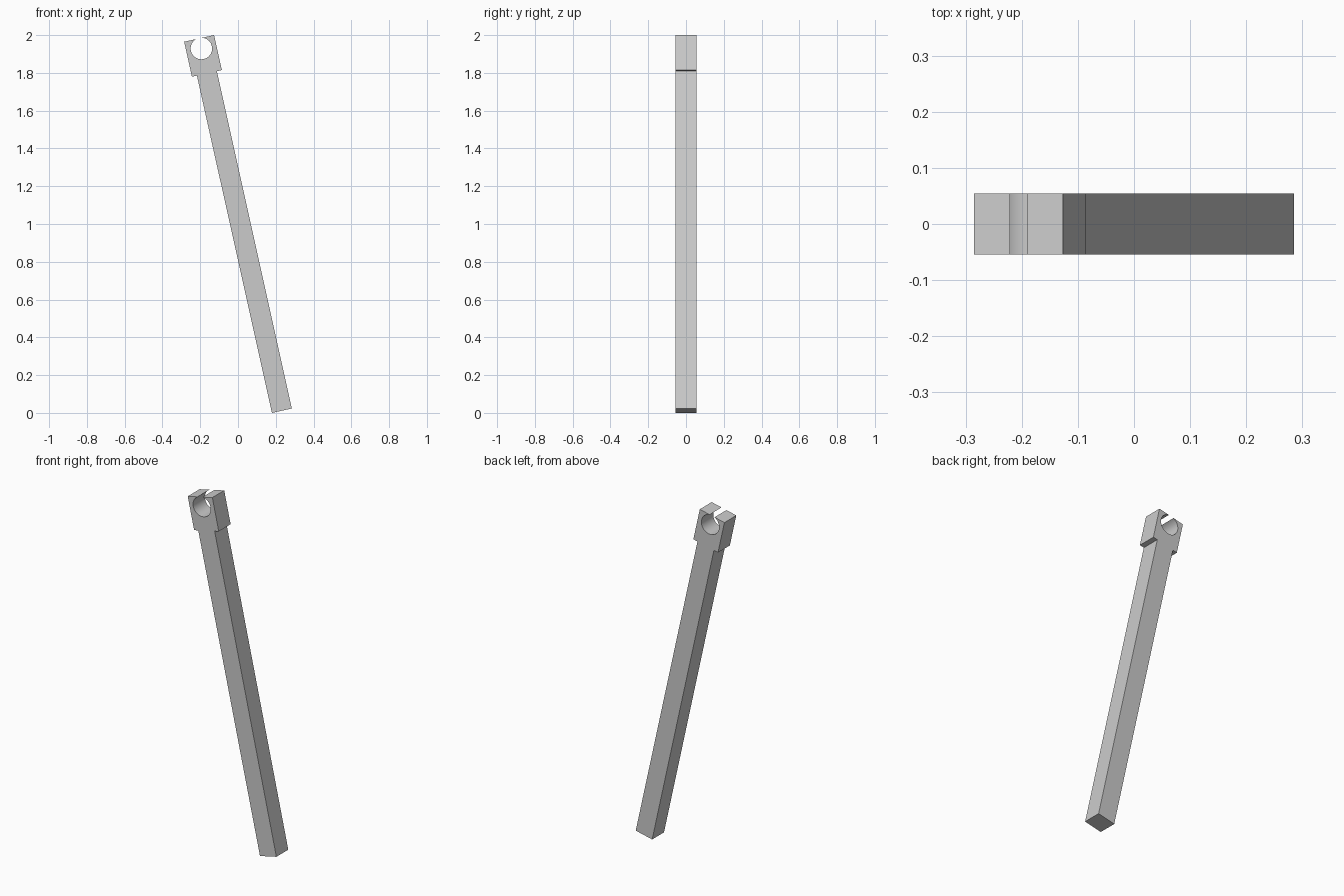
import bpy, bmesh, math
from mathutils import Matrix

cube = bpy.data.objects.get("Cube")
if cube:
    bpy.data.objects.remove(cube, do_unlink=True)

# Dimensions along the untilted post
TILT = math.radians(12.53)
BAR, HEAD = 0.054, 0.081          # half widths
HALF_DEPTH = 0.0545
SHOULDER, TOP = 1.829, 2.0188
BORE, SLOT = 0.057, 0.016         # bore radius, half slot width
SEGMENTS = 40

# Single grey material
grey = bpy.data.materials.new("plain grey")
grey.use_nodes = True
grey.diffuse_color = (0.6, 0.6, 0.6, 1)
grey.node_tree.nodes["Principled BSDF"].inputs["Base Color"].default_value = (0.6, 0.6, 0.6, 1)

# Open bore, breaking through the top of the head
gap = math.asin(SLOT / BORE)
centre = TOP - BORE * math.cos(gap)
arc = []
for i in range(SEGMENTS + 1):
    t = gap + (2 * math.pi - 2 * gap) * i / SEGMENTS
    arc.append((BORE * math.sin(t), centre + BORE * math.cos(t)))

# Outline: bar, shoulders, head with bore, mirrored on the left
right = [(BAR, 0), (BAR, SHOULDER), (HEAD, SHOULDER), (HEAD, TOP)]
left = [(-u, v) for u, v in reversed(right)]
outline = right + arc + left

# Extrude the outline through the depth
bm = bmesh.new()
face = bm.faces.new([bm.verts.new((u, -HALF_DEPTH, v)) for u, v in outline])
result = bmesh.ops.extrude_face_region(bm, geom=[face], use_keep_orig=True)
moved = [g for g in result["geom"] if isinstance(g, bmesh.types.BMVert)]
bmesh.ops.translate(bm, verts=moved, vec=(0, 2 * HALF_DEPTH, 0))
bmesh.ops.recalc_face_normals(bm, faces=bm.faces)

# Lean the post to the side and rest its lower corner on the ground
bm.transform(Matrix.Rotation(-TILT, 4, "Y"))
low_x = min(v.co.x for v in bm.verts)
high_x = max(v.co.x for v in bm.verts)
low_z = min(v.co.z for v in bm.verts)
bm.transform(Matrix.Translation((-(low_x + high_x) / 2, 0, -low_z)))

mesh = bpy.data.meshes.new("clip_post")
bm.to_mesh(mesh)
bm.free()
mesh.materials.append(grey)
post = bpy.data.objects.new("clip_post", mesh)
bpy.context.collection.objects.link(post)

# Smooth bore, crisp edges elsewhere
bpy.ops.object.select_all(action="DESELECT")
post.select_set(True)
bpy.context.view_layer.objects.active = post
bpy.ops.object.shade_smooth_by_angle(angle=math.radians(30))
